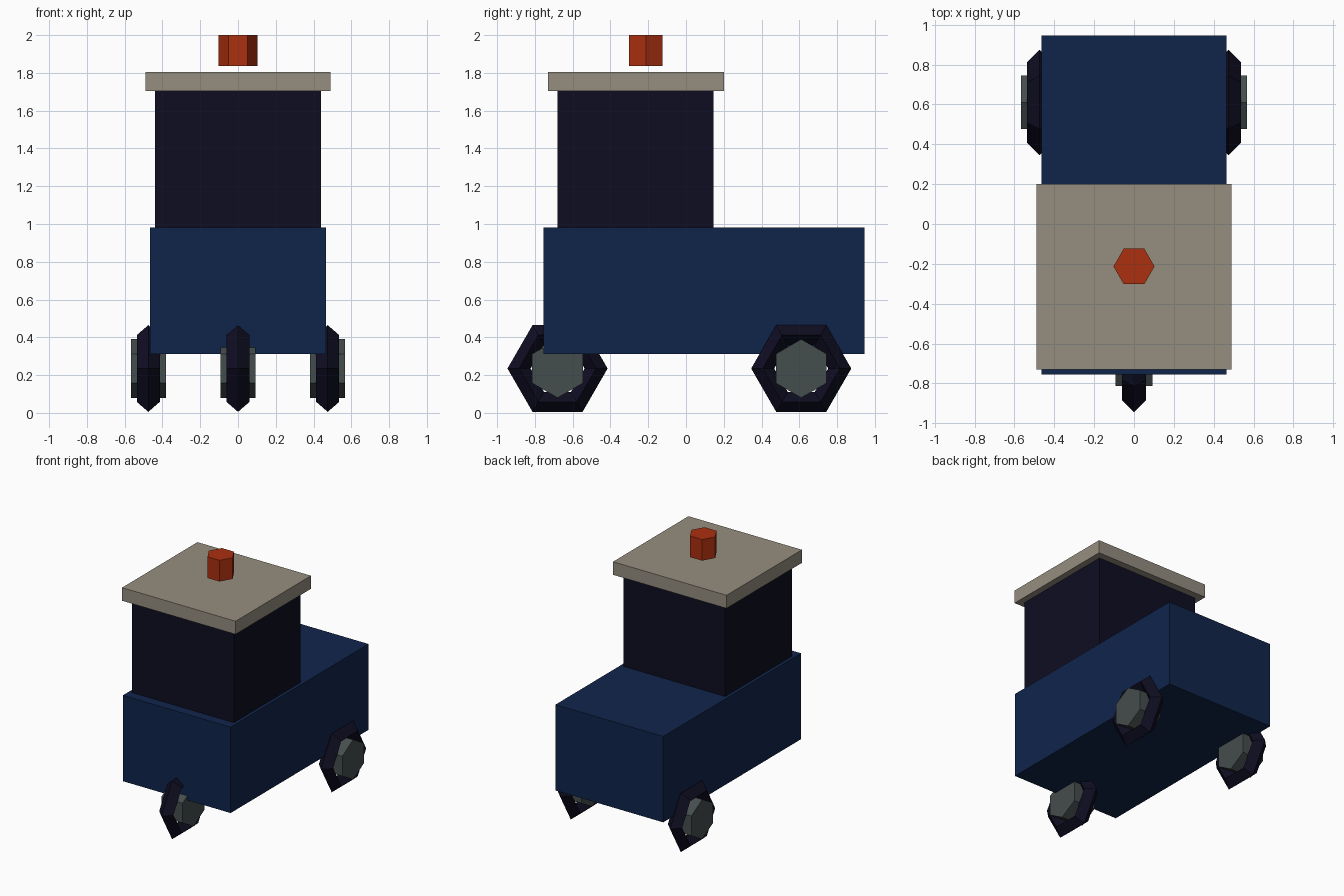
import bpy, bmesh, math
from mathutils import Matrix

if "Cube" in bpy.data.objects:
    bpy.data.objects.remove(bpy.data.objects["Cube"])


def material(name, rgb):
    m = bpy.data.materials.new(name)
    m.diffuse_color = (*rgb, 1)
    m.use_nodes = True
    m.node_tree.nodes["Principled BSDF"].inputs["Base Color"].default_value = m.diffuse_color
    return m


BLUE = material("navy blue", (0.005, 0.018, 0.071))
DARK = material("near black", (0.0045, 0.004, 0.0155))
TAN = material("warm grey", (0.30, 0.27, 0.215))
RED = material("orange red", (0.41, 0.029, 0.005))
STEEL = material("steel grey", (0.060, 0.075, 0.075))


def finish(name, bm, mat):
    bmesh.ops.recalc_face_normals(bm, faces=bm.faces[:])
    mesh = bpy.data.meshes.new(name)
    bm.to_mesh(mesh)
    bm.free()
    mesh.materials.append(mat)
    obj = bpy.data.objects.new(name, mesh)
    bpy.context.collection.objects.link(obj)
    return obj


def box(name, half_x, y0, y1, z0, z1, mat):
    bm = bmesh.new()
    m = Matrix.Translation((0, (y0 + y1) / 2, (z0 + z1) / 2)) @ \
        Matrix.Diagonal((2 * half_x, y1 - y0, z1 - z0, 1))
    bmesh.ops.create_cube(bm, size=1, matrix=m)
    finish(name, bm, mat)


def hex_prism(name, radius, depth, centre, axis, mat):
    """Six-sided cylinder along z (corners on x) or along x (corners on z)."""
    bm = bmesh.new()
    bm_ring = []
    for side in (-0.5, 0.5):
        ring = []
        for i in range(6):
            a = i * math.pi / 3
            p, q = radius * math.cos(a), radius * math.sin(a)
            co = (p, q, side * depth) if axis == "z" else (side * depth, q, p)
            ring.append(bm.verts.new(co))
        bm.faces.new(ring)
        bm_ring.append(ring)
    for i in range(6):
        j = (i + 1) % 6
        bm.faces.new((bm_ring[0][i], bm_ring[0][j], bm_ring[1][j], bm_ring[1][i]))
    finish(name, bm, mat).location = centre


def tyre(name, major, minor, centre, mat):
    """Six-sided ring with a diamond cross-section, axle along x."""
    bm = bmesh.new()
    rings = []
    for i in range(6):
        a = i * math.pi / 3
        ring = []
        for dr, dx in ((minor, 0), (0, minor), (-minor, 0), (0, -minor)):
            r = major + dr
            ring.append(bm.verts.new((dx, r * math.cos(a), r * math.sin(a))))
        rings.append(ring)
    for i in range(6):
        a, b = rings[i], rings[(i + 1) % 6]
        for k in range(4):
            n = (k + 1) % 4
            bm.faces.new((a[k], a[n], b[n], b[k]))
    finish(name, bm, mat).location = centre


# Body, cabin and roof
box("body", 0.465, -0.755, 0.945, 0.312, 0.982, BLUE)
box("cabin", 0.44, -0.68, 0.145, 0.98, 1.71, DARK)
box("roof", 0.49, -0.73, 0.20, 1.704, 1.806, TAN)

# Beacon floating just above the roof
hex_prism("beacon", 0.103, 0.165, (0, -0.213, 1.918), "z", RED)

# Single front wheel and two rear wheels
for label, x, y in (("front", 0, -0.68), ("rear_left", -0.475, 0.61), ("rear_right", 0.475, 0.61)):
    tyre(label + "_tyre", 0.204, 0.061, (x, y, 0.235), DARK)
    hex_prism(label + "_hub", 0.155, 0.185, (x, y, 0.235), "x", STEEL)
